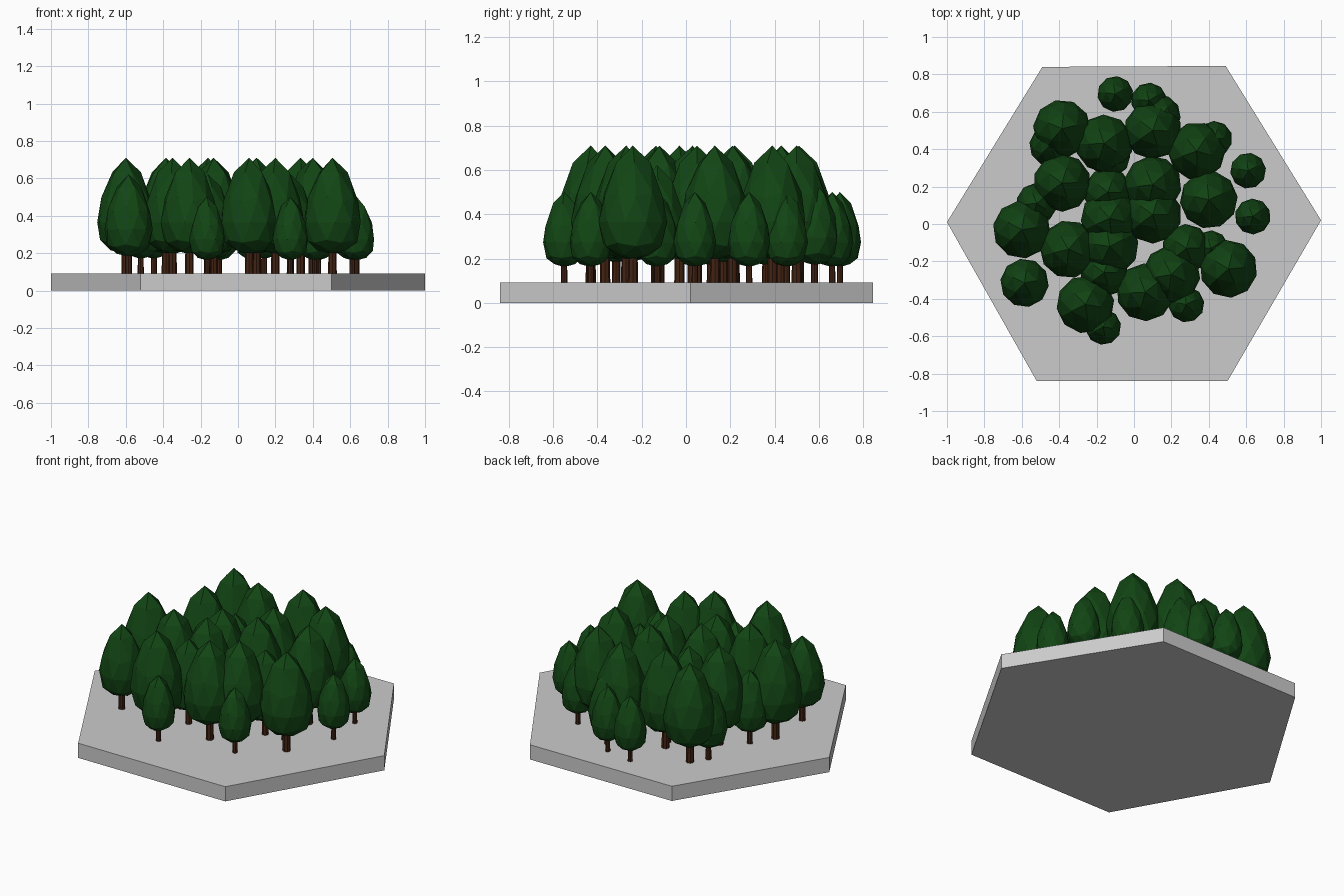
import bpy, bmesh, math, random
from mathutils import Matrix

if "Cube" in bpy.data.objects:
    bpy.data.objects.remove(bpy.data.objects["Cube"])

random.seed(4)

def material(name, rgb):
    m = bpy.data.materials.new(name)
    m.diffuse_color = (*rgb, 1)
    m.use_nodes = True
    m.node_tree.nodes["Principled BSDF"].inputs["Base Color"].default_value = m.diffuse_color
    return m

STONE = material("grey base", (0.6, 0.6, 0.6))
LEAF = material("dark green", (0.006, 0.06, 0.007))
BARK = material("brown bark", (0.055, 0.017, 0.006))
SLAB_TOP = 0.092

def add_object(name, bm, mat):
    bmesh.ops.recalc_face_normals(bm, faces=bm.faces)
    mesh = bpy.data.meshes.new(name)
    bm.to_mesh(mesh)
    bm.free()
    mesh.materials.append(mat)
    ob = bpy.data.objects.new(name, mesh)
    bpy.context.collection.objects.link(ob)

# Slightly irregular hexagonal base slab
bm = bmesh.new()
outline = [(1, .02), (.49, .845), (-.49, .84), (-1, .01), (-.52, -.84), (.5, -.84)]
face = bm.faces.new([bm.verts.new((x, y, 0)) for x, y in outline])
top = bmesh.ops.extrude_face_region(bm, geom=[face])["geom"]
for v in top:
    if isinstance(v, bmesh.types.BMVert):
        v.co.z = SLAB_TOP
add_object("hex_base", bm, STONE)

# Teardrop: unit sphere height -> fraction of the crown height
PROFILE = [(-1, 0), (-.85, .04), (-.5, .125), (0, .33), (.5, .57), (.85, .85), (1, 1)]

def teardrop(z):
    for (a, fa), (b, fb) in zip(PROFILE, PROFILE[1:]):
        if z <= b:
            return fa + (fb - fa) * (z - a) / (b - a)
    return 1

def tree(i, x, y, r):
    s = (r / 0.155 - 0.6) / 0.4
    low, high = 0.16 + 0.035 * s, 0.49 + 0.22 * s
    # Pointed faceted crown
    bm = bmesh.new()
    bmesh.ops.create_icosphere(bm, subdivisions=2, radius=1)
    spin = random.uniform(0, math.tau)
    bmesh.ops.rotate(bm, verts=bm.verts, matrix=Matrix.Rotation(spin, 3, 'Z'))
    for v in bm.verts:
        v.co = (x + v.co.x * r, y + v.co.y * r,
                low + (high - low) * teardrop(v.co.z))
    add_object(f"crown_{i}", bm, LEAF)
    # Trunk
    bm = bmesh.new()
    z0, z1 = SLAB_TOP - 0.01, low + 0.03
    bmesh.ops.create_cone(bm, cap_ends=True, segments=8, radius1=r * .15,
                          radius2=r * .14, depth=z1 - z0,
                          matrix=Matrix.Translation((x, y, (z0 + z1) / 2)))
    add_object(f"trunk_{i}", bm, BARK)

# Tree positions grouped by crown radius
GROVE = {
    0.155: [(-.385, .51), (-.16, .43), (.10, .5), (.335, .39), (.40, .13),
            (-.385, .22), (.10, .21), (.10, .05), (-.13, .03), (-.60, -.03),
            (-.35, -.135), (-.13, -.12), (-.26, -.43), (.06, -.365),
            (.505, -.24), (.20, -.27)],
    0.13: [(-.585, -.315), (.28, -.13), (-.16, -.26), (-.14, .17)],
    0.11: [(-.52, .11), (-.45, .42), (.14, .58), (-.13, .36)],
    0.096: [(-.10, .695), (.08, .66), (.43, .455), (.61, .285), (.635, .04),
            (-.165, -.55), (.28, -.43), (.41, -.13)],
}
n = 0
for radius, spots in GROVE.items():
    for x, y in spots:
        n += 1
        tree(n, x, y, radius)
